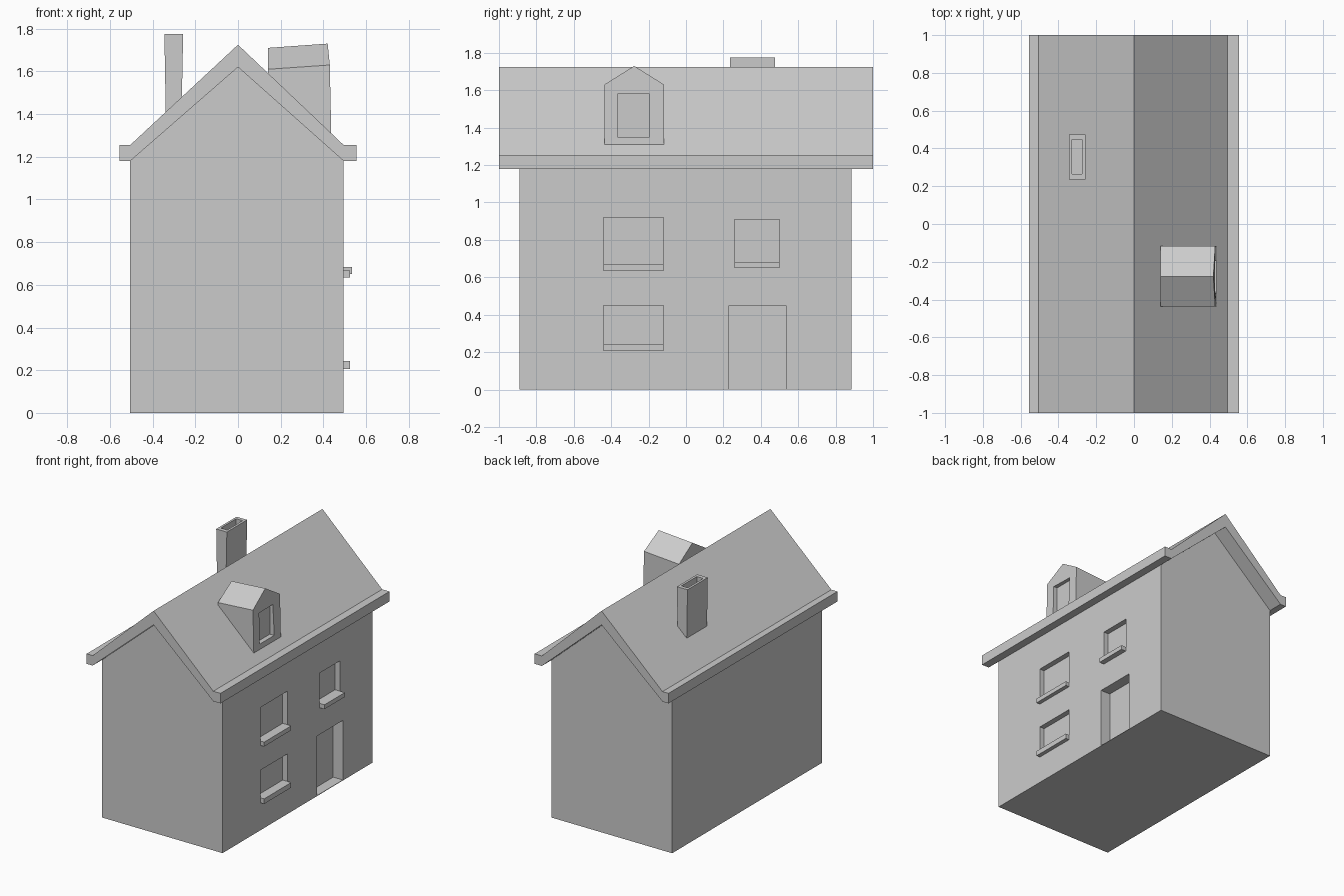
import bpy
import bmesh

if "Cube" in bpy.data.objects:
    bpy.data.objects.remove(bpy.data.objects["Cube"])


def loft(name, ring_a, ring_b):
    """Closed solid between two matching outlines."""
    bm = bmesh.new()
    a = [bm.verts.new(p) for p in ring_a]
    b = [bm.verts.new(p) for p in ring_b]
    n = len(a)
    bm.faces.new(a)
    bm.faces.new(b[::-1])
    for i in range(n):
        j = (i + 1) % n
        bm.faces.new((a[j], a[i], b[i], b[j]))
    bmesh.ops.recalc_face_normals(bm, faces=bm.faces)
    mesh = bpy.data.meshes.new(name)
    bm.to_mesh(mesh)
    bm.free()
    obj = bpy.data.objects.new(name, mesh)
    bpy.context.collection.objects.link(obj)
    return obj


def extrude_y(name, profile, y0, y1):
    return loft(name, [(x, y0, z) for x, z in profile], [(x, y1, z) for x, z in profile])


def box(name, x, y, z):
    return extrude_y(name, [(x[0], z[0]), (x[1], z[0]), (x[1], z[1]), (x[0], z[1])], *y)


def cut(obj, x, y, z):
    """Carve a box-shaped recess and discard the cutter."""
    cutter = box("cutter", x, y, z)
    cutter.hide_render = True
    mod = obj.modifiers.new("recess", 'BOOLEAN')
    mod.operation = 'DIFFERENCE'
    mod.solver = 'EXACT'
    mod.object = cutter
    bpy.context.view_layer.objects.active = obj
    bpy.ops.object.modifier_apply(modifier=mod.name)
    bpy.data.objects.remove(cutter, do_unlink=True)


WALL = 0.495

# Walls with gable ends
walls = extrude_y("walls", [(-0.505, 0), (WALL, 0), (WALL, 1.18), (0, 1.62), (-0.505, 1.18)],
                  -0.89, 0.885)

# Door recess
cut(walls, (WALL - 0.08, 0.6), (0.23, 0.535), (0.004, 0.45))

# Windows: y range, z range, sill top, sill front
windows = {
    "lower_window": ((-0.44, -0.12), (0.205, 0.45), 0.243, 0.525),
    "upper_window": ((-0.44, -0.12), (0.635, 0.92), 0.668, 0.525),
    "small_window": ((0.26, 0.50), (0.65, 0.91), 0.683, 0.535),
}
for name, (y, z, sill_top, sill_front) in windows.items():
    cut(walls, (WALL - 0.04, 0.6), y, z)
    box(name + "_sill", (WALL - 0.04, sill_front), y, (z[0], sill_top))

# Roof with square eaves
extrude_y("roof", [(-0.555, 1.18), (-0.555, 1.255), (-0.505, 1.255), (0, 1.725),
                   (0.495, 1.255), (0.555, 1.255), (0.555, 1.18), (0.495, 1.18),
                   (0, 1.62), (-0.505, 1.18)], -1, 1)

# Dormer, with slightly leaning front
y0, ym, y1 = -0.437, -0.277, -0.117
dormer = loft("dormer",
              [(0.437, y0, 1.305), (0.437, y1, 1.305), (0.43, y1, 1.63),
               (0.42, ym, 1.73), (0.43, y0, 1.63)],
              [(0.14, y0, 1.57), (0.14, y1, 1.57), (0.14, y1, 1.61),
               (0.14, ym, 1.71), (0.14, y0, 1.61)])
cut(dormer, (0.40, 0.6), (-0.365, -0.195), (1.35, 1.58))

# Chimney, tapering slightly towards the roof, with a flue
chimney = extrude_y("chimney", [(-0.338, 1.38), (-0.265, 1.38), (-0.257, 1.775), (-0.345, 1.775)],
                    0.235, 0.475)
cut(chimney, (-0.328, -0.275), (0.265, 0.447), (1.65, 1.9))
